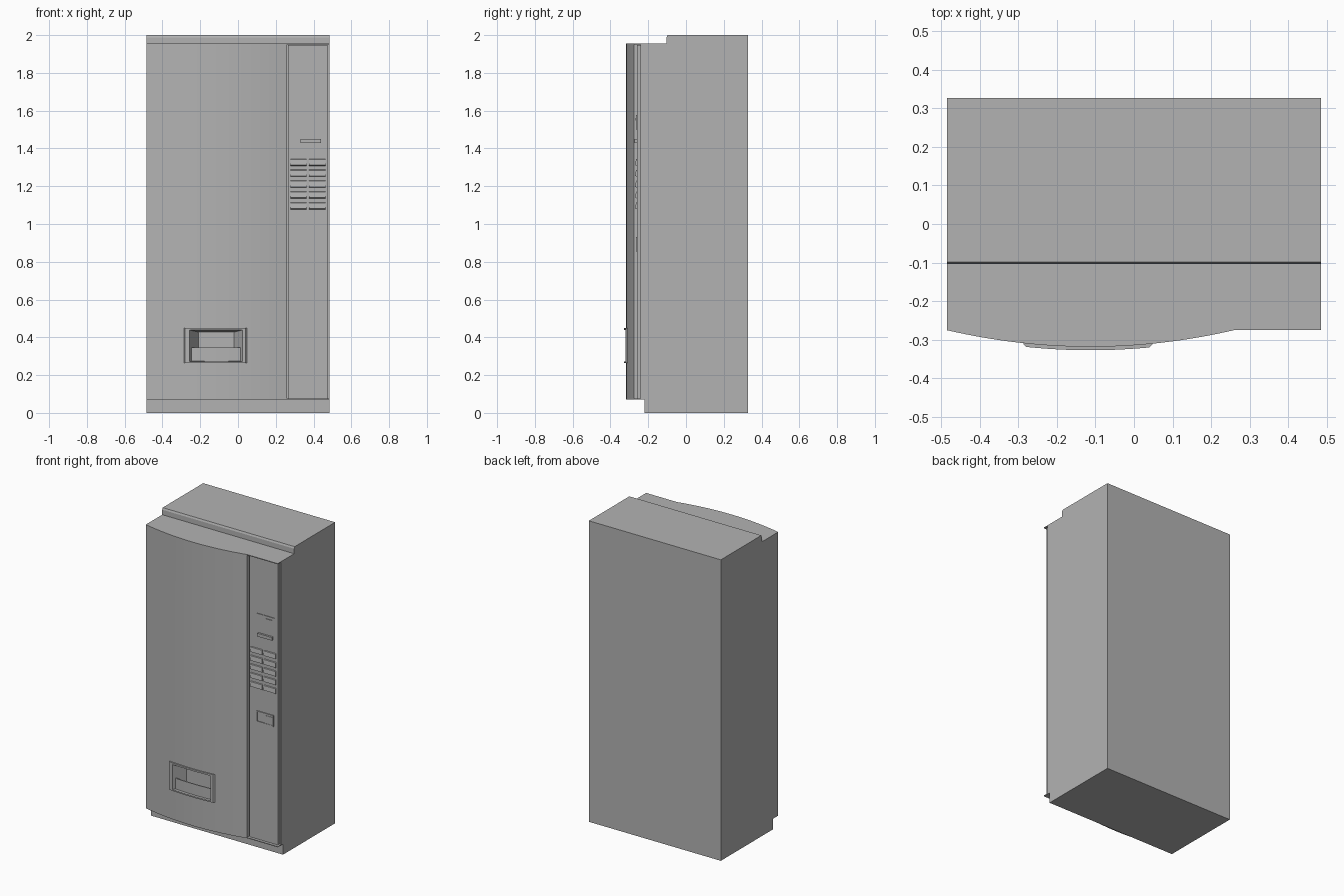
import bpy
import bmesh

cube = bpy.data.objects.get("Cube")
if cube:
    bpy.data.objects.remove(cube, do_unlink=True)

grey = bpy.data.materials.new("cabinet grey")
grey.use_nodes = True
COLOUR = (0.45, 0.45, 0.45, 1)
grey.diffuse_color = COLOUR
grey.node_tree.nodes["Principled BSDF"].inputs["Base Color"].default_value = COLOUR


def loft(name, ring_a, ring_b, smooth=False):
    """Closed solid between two matching rings of points."""
    bm = bmesh.new()
    a = [bm.verts.new(p) for p in ring_a]
    b = [bm.verts.new(p) for p in ring_b]
    bm.faces.new(a)
    bm.faces.new(b)
    for i in range(len(a)):
        j = (i + 1) % len(a)
        bm.faces.new((a[i], a[j], b[j], b[i]))
    bmesh.ops.recalc_face_normals(bm, faces=bm.faces)
    mesh = bpy.data.meshes.new(name)
    bm.to_mesh(mesh)
    bm.free()
    mesh.materials.append(grey)
    obj = bpy.data.objects.new(name, mesh)
    bpy.context.collection.objects.link(obj)
    if smooth:
        activate(obj)
        bpy.ops.object.shade_smooth_by_angle()
    return obj


def activate(obj):
    bpy.ops.object.select_all(action="DESELECT")
    obj.select_set(True)
    bpy.context.view_layer.objects.active = obj


def extrude_z(name, outline, z0, z1, smooth=False):
    return loft(name, [(x, y, z0) for x, y in outline], [(x, y, z1) for x, y in outline], smooth)


def extrude_x(name, profile, x0, x1):
    return loft(name, [(x0, y, z) for y, z in profile], [(x1, y, z) for y, z in profile])


def box(name, x0, x1, y0, y1, z0, z1):
    return extrude_z(name, [(x0, y0), (x1, y0), (x1, y1), (x0, y1)], z0, z1)


def bulge(x0, x1, offset, steps):
    """Points along the bowed front of the door."""
    xs = [x0 + (x1 - x0) * i / steps for i in range(steps + 1)]
    return [(x, -0.318 + 0.043 * ((x + 0.113) / 0.372) ** 2 + offset) for x in xs]


def cut(obj, cutter):
    mod = obj.modifiers.new("opening", "BOOLEAN")
    mod.operation = "DIFFERENCE"
    mod.solver = "EXACT"
    mod.object = cutter
    activate(obj)
    bpy.ops.object.modifier_apply(modifier=mod.name)


def rect(x0, x1, y, z0, z1):
    return [(x0, y, z0), (x1, y, z0), (x1, y, z1), (x0, y, z1)]


W, BACK, SEAM, PANEL = 0.485, 0.327, -0.233, -0.26
LOW, HIGH = 0.07, 1.955

# Cabinet with a stepped top and a set-back kick plate
extrude_x("cabinet", [(BACK, 0), (-0.22, 0), (-0.22, LOW), (SEAM, LOW), (SEAM, HIGH),
                      (-0.103, HIGH), (-0.103, 1.988), (-0.098, 2), (BACK, 2)], -W, W)

# Bowed door
door = extrude_z("door", bulge(-W, 0.259, 0, 32) + [(0.259, SEAM), (-W, SEAM)],
                 LOW, HIGH, True)

# Control column, with thin caps above and below it
box("control_panel", 0.265, 0.475, PANEL, SEAM, LOW + 0.007, HIGH - 0.007)
box("panel_backing", 0.259, W, -0.24, SEAM, LOW, HIGH)
for label, z in (("lower", LOW), ("upper", HIGH - 0.005)):
    box(label + "_panel_cap", 0.259, W, -0.275, SEAM, z, z + 0.005)

# Dispensing hatch: raised frame, tapered pocket and curved flap
rim = bulge(-0.28, 0.04, -0.009, 14)
frame = extrude_z("hatch_frame", [(-0.286, -0.29), (-0.286, -0.312)] + rim
                  + [(0.048, -0.312), (0.048, -0.29)], 0.264, 0.45, True)
pocket = loft("pocket_cutter", rect(-0.271, 0.035, -0.345, 0.272, 0.442),
              rect(-0.21, -0.02, -0.24, 0.276, 0.428))
pocket.hide_render = True
cut(door, pocket)
cut(frame, pocket)
bpy.data.objects.remove(pocket, do_unlink=True)
extrude_z("hatch_flap", bulge(-0.264, 0.028, 0.008, 14) + bulge(-0.264, 0.028, 0.014, 14)[::-1],
          0.27, 0.345, True)

# Coin plate, with its slot, and the note slot below
box("coin_plate", 0.325, 0.452, PANEL - 0.004, PANEL, 1.5, 1.578)
box("coin_slot", 0.39, 0.44, PANEL - 0.008, PANEL, 1.547, 1.561)
box("note_slot", 0.332, 0.44, PANEL - 0.013, PANEL, 1.43, 1.451)

# Two columns of wedge-shaped selection buttons
for row in range(5):
    z = 1.078 + row * 0.0575
    wedge = [(PANEL, z), (PANEL - 0.009, z + 0.004), (PANEL - 0.005, z + 0.034), (PANEL, z + 0.037)]
    for col, x in enumerate((0.277, 0.376)):
        extrude_x(f"button_{row + 1}_{col + 1}", wedge, x, x + 0.086)

# Change return tray
tray = box("change_return", 0.317, 0.445, PANEL - 0.006, PANEL, 0.855, 0.93)
hollow = box("tray_cutter", 0.325, 0.437, PANEL - 0.02, PANEL - 0.001, 0.863, 0.922)
hollow.hide_render = True
cut(tray, hollow)
bpy.data.objects.remove(hollow, do_unlink=True)
box("change_flap", 0.385, 0.437, PANEL - 0.004, PANEL, 0.863, 0.915)
